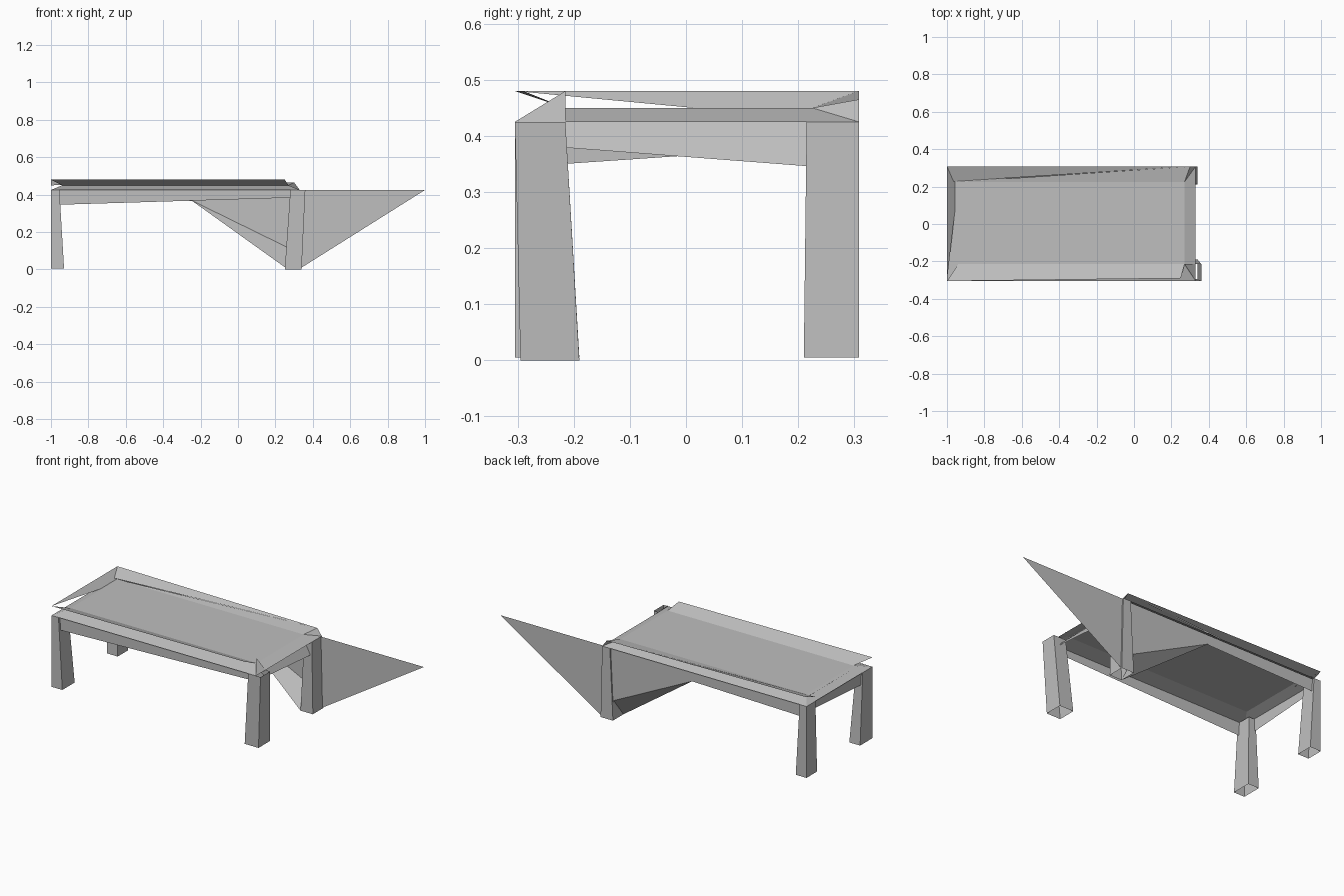
import bpy
import bmesh
from mathutils import Vector

default_cube = bpy.data.objects.get("Cube")
if default_cube:
    bpy.data.objects.remove(default_cube, do_unlink=True)

# One plain grey for the whole bench
grey = bpy.data.materials.new("plain grey")
grey.use_nodes = True
colour = (0.52, 0.52, 0.52, 1)
grey.diffuse_color = colour
grey.node_tree.nodes["Principled BSDF"].inputs["Base Color"].default_value = colour

# Shared levels and outline
RIGHT, LEFT, FRONT, BACK = -1.0, 0.33, -0.305, 0.308
IN_RIGHT, IN_LEFT, IN_FRONT, IN_BACK = -0.94, 0.27, -0.215, 0.225
FRAME, SEAT, TOP = 0.425, 0.45, 0.48


def finish(name, bm):
    mesh = bpy.data.meshes.new(name)
    bm.to_mesh(mesh)
    bm.free()
    mesh.materials.append(grey)
    obj = bpy.data.objects.new(name, mesh)
    bpy.context.collection.objects.link(obj)


def sheet(name, *corners):
    """A single flat facet through the given corners."""
    bm = bmesh.new()
    bm.faces.new([bm.verts.new(Vector(c)) for c in corners])
    finish(name, bm)


def leg(name, bottom, top, base):
    """A tapered post, open at both ends; each end is (x low, x high, y low, y high)."""
    bm = bmesh.new()
    rings = []
    for (xa, xb, ya, yb), z in ((bottom, base), (top, FRAME)):
        rings.append([bm.verts.new(c) for c in
                      ((xa, ya, z), (xb, ya, z), (xb, yb, z), (xa, yb, z))])
    low, high = rings
    for i in range(4):
        j = (i + 1) % 4
        bm.faces.new((low[i], low[j], high[j], high[i]))
    finish(name, bm)


# Legs, wider at the foot on the right end
leg("front_right_leg", (RIGHT, -0.93, FRONT, -0.19), (RIGHT, -0.955, FRONT, IN_FRONT), 0.005)
leg("back_right_leg", (RIGHT, -0.93, 0.21, BACK), (RIGHT, -0.955, IN_BACK, BACK), 0.005)
leg("front_left_leg", (0.25, 0.34, -0.295, -0.19), (0.28, 0.36, FRONT, IN_FRONT), 0)
leg("back_left_leg", (0.26, 0.34, 0.21, BACK), (0.28, LEFT, 0.215, BACK), 0.005)

# Seat panel
sheet("seat_panel", (IN_RIGHT, IN_FRONT, SEAT), (IN_LEFT, IN_FRONT, SEAT),
      (IN_LEFT, IN_BACK, SEAT), (IN_RIGHT, IN_BACK, SEAT))

# Sloping rim and aprons around the seat; the left apron leans outward at its foot
outer = [(RIGHT, FRONT), (LEFT, FRONT), (LEFT, BACK), (RIGHT, BACK)]
inner = [(IN_RIGHT, IN_FRONT), (IN_LEFT, IN_FRONT), (IN_LEFT, IN_BACK), (IN_RIGHT, IN_BACK)]
drops = [(0.345, 0.385), (0.385, 0.34), (0.38, 0.35), (0.385, 0.345)]
leans = [0.15, 0.85, 0.15, 0.15]
for i, side in enumerate(("front", "left", "back", "right")):
    j = (i + 1) % 4
    a, b, c, d = [Vector(p) for p in (outer[i], outer[j], inner[j], inner[i])]
    sheet(side + "_rim", (*a, FRAME), (*b, FRAME), (*c, SEAT), (*d, SEAT))
    foot_a, foot_b = a.lerp(d, 0.15), b.lerp(c, 0.15)
    head_a, head_b = a.lerp(d, leans[i]), b.lerp(c, leans[i])
    low_a, low_b = drops[i]
    sheet(side + "_apron", (*foot_a, low_a), (*foot_b, low_b), (*head_b, FRAME), (*head_a, FRAME))

# Raised facets lifting off the rim
back_left_tip = (0.3, BACK, 0.465)
sheet("back_raised_strip", (RIGHT, IN_BACK, SEAT), back_left_tip, (RIGHT, BACK, TOP))
sheet("back_strip_filler", (IN_RIGHT, IN_BACK, SEAT), (IN_LEFT, IN_BACK, SEAT), back_left_tip)
sheet("back_left_corner", (LEFT, BACK, FRAME), back_left_tip, (IN_LEFT, IN_BACK, SEAT))
sheet("front_raised_strip", (RIGHT, FRONT, TOP), (0.25, -0.29, TOP),
      (IN_LEFT, IN_FRONT, SEAT), (IN_RIGHT, IN_FRONT, SEAT))
sheet("right_raised_strip", (RIGHT, FRONT, TOP), (IN_RIGHT, IN_BACK, 0.43), (RIGHT, BACK, TOP))

# Small raised splinter at the front left corner
sheet("front_left_splinter", (LEFT, FRONT, FRAME), (IN_LEFT, IN_FRONT, TOP), (LEFT, IN_FRONT, FRAME))

# Large fin reaching out past the back left leg
sheet("outer_fin", (0.34, 0.3, 0.01), (1, 0.3, FRAME), (0.33, 0.3, FRAME))

# Webbing between the back left leg and the back apron
web_tip, fold = (-0.25, 0.3, 0.37), (0.26, 0.3, 0.12)
heel, toe = (0.3, 0.3, 0.005), (0.26, 0.21, 0.005)
sheet("outer_web", web_tip, (LEFT, 0.3, FRAME), heel, fold)
sheet("lower_web", web_tip, fold, toe)
sheet("heel_web", fold, heel, toe)
